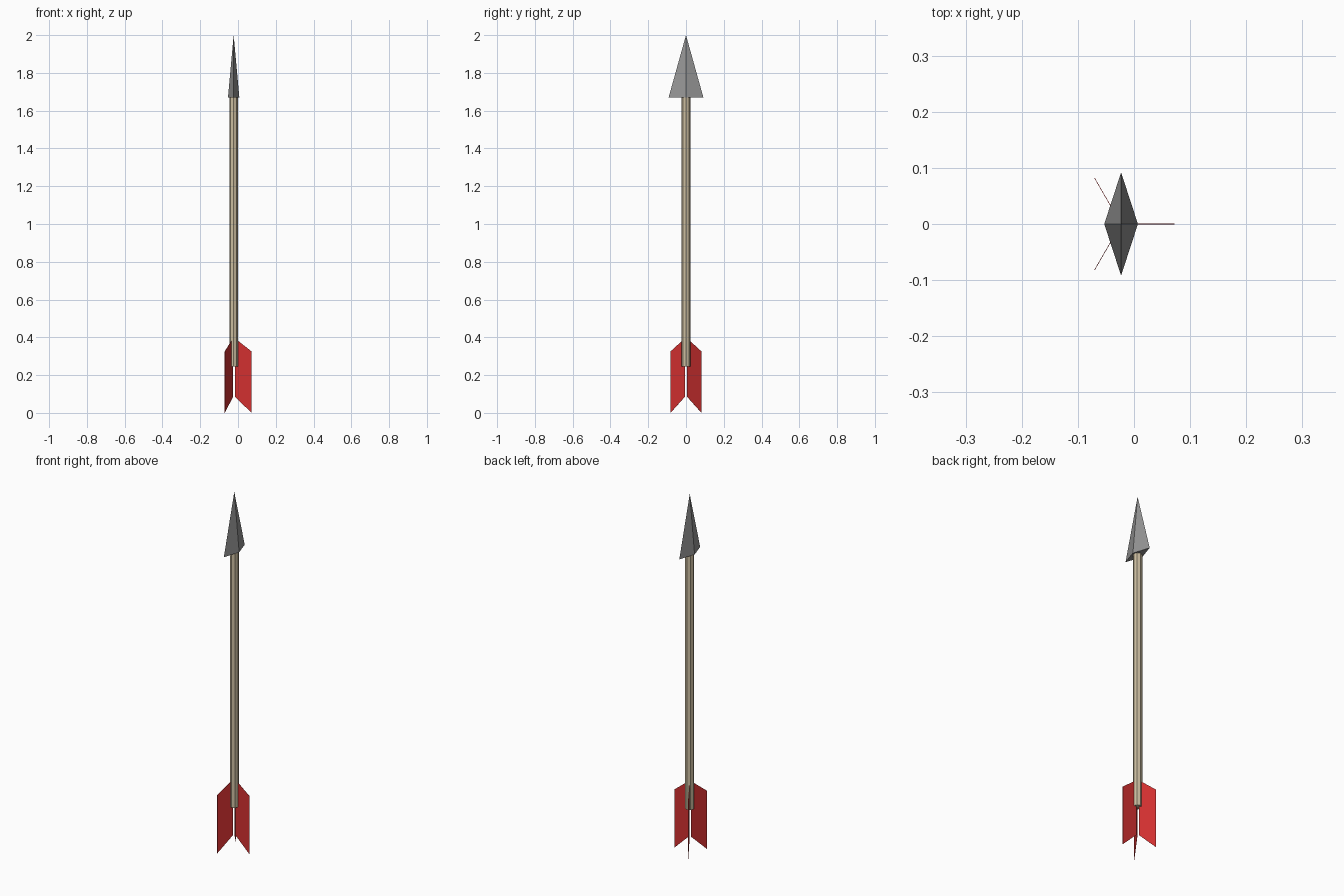
import bpy, bmesh
from math import radians
from mathutils import Matrix

if "Cube" in bpy.data.objects:
    bpy.data.objects.remove(bpy.data.objects["Cube"])

AXIS_X = -0.023


def material(name, color):
    m = bpy.data.materials.new(name)
    m.diffuse_color = color
    m.use_nodes = True
    m.node_tree.nodes["Principled BSDF"].inputs["Base Color"].default_value = m.diffuse_color
    return m


def add_object(name, bm, mat=None):
    bmesh.ops.recalc_face_normals(bm, faces=bm.faces)
    mesh = bpy.data.meshes.new(name)
    bm.to_mesh(mesh)
    bm.free()
    ob = bpy.data.objects.new(name, mesh)
    ob.location.x = AXIS_X
    bpy.context.collection.objects.link(ob)
    if mat:
        mesh.materials.append(mat)
    return ob


def cone(sides, r1, r2, z0, z1):
    bm = bmesh.new()
    bmesh.ops.create_cone(bm, cap_ends=True, segments=sides, radius1=r1, radius2=r2,
                          depth=z1 - z0, matrix=Matrix.Translation((0, 0, (z0 + z1) / 2)))
    bmesh.ops.remove_doubles(bm, verts=bm.verts, dist=1e-5)
    return bm


wood = material("wood", (0.60, 0.51, 0.35, 1))
red = material("red", (0.65, 0.03, 0.03, 1))
steel = material("steel", (0.30, 0.30, 0.30, 1))

# Shaft
add_object("shaft", cone(8, 0.023, 0.023, 0.245, 1.68), wood)

# Diamond-section head
bm = cone(4, 1, 0, 1.67, 2.0)
bmesh.ops.scale(bm, vec=(0.03, 0.092, 1), verts=bm.verts)
add_object("arrow_head", bm, steel)

# Three swept fins around the shaft
profile = [(0.007, 0.085), (0.095, 0.0), (0.095, 0.325), (0.007, 0.395)]
T = 0.001
for i in range(3):
    bm = bmesh.new()
    face = bm.faces.new([bm.verts.new((r, -T / 2, z)) for r, z in profile])
    ext = bmesh.ops.extrude_face_region(bm, geom=[face], use_keep_orig=True)
    bmesh.ops.translate(bm, vec=(0, T, 0),
                        verts=[g for g in ext["geom"] if isinstance(g, bmesh.types.BMVert)])
    fin = add_object(f"fin_{i + 1}", bm, red)
    fin.rotation_euler.z = radians(120 * i)
